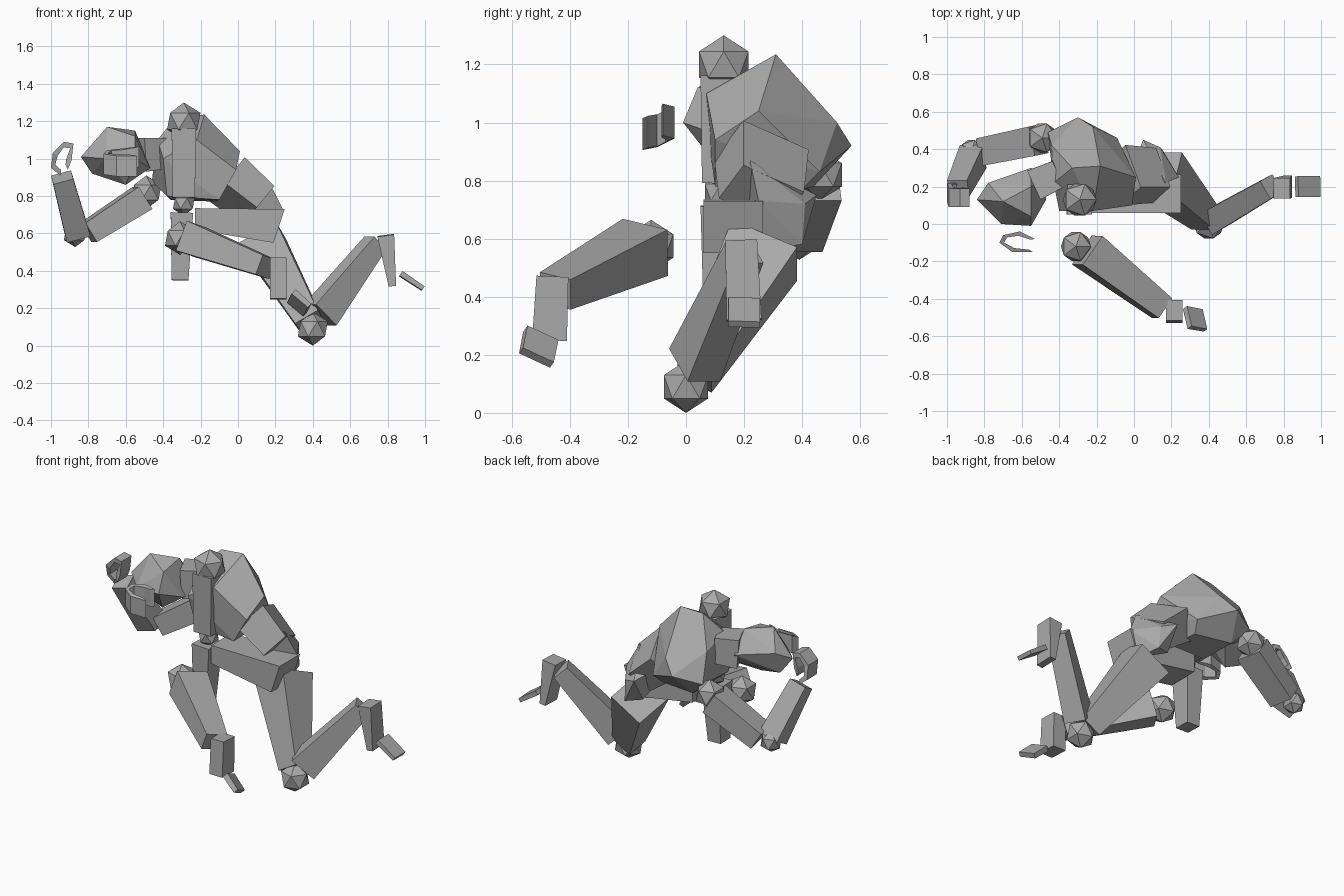
import bpy
import bmesh
from mathutils import Vector

default_cube = bpy.data.objects.get("Cube")
if default_cube:
    bpy.data.objects.remove(default_cube, do_unlink=True)

# One matte grey for the whole figure
grey = bpy.data.materials.new("plain_grey")
grey.use_nodes = True
colour = (0.4, 0.4, 0.4, 1)
grey.diffuse_color = colour
grey.node_tree.nodes["Principled BSDF"].inputs["Base Color"].default_value = colour


def finish(name, bm):
    """Turn a bmesh into a flat shaded object."""
    bmesh.ops.recalc_face_normals(bm, faces=bm.faces)
    mesh = bpy.data.meshes.new(name)
    bm.to_mesh(mesh)
    bm.free()
    mesh.materials.append(grey)
    obj = bpy.data.objects.new(name, mesh)
    bpy.context.scene.collection.objects.link(obj)
    return obj


def hull(name, points):
    """Faceted block wrapped around a few corner points."""
    bm = bmesh.new()
    for point in points:
        bm.verts.new(point)
    result = bmesh.ops.convex_hull(bm, input=bm.verts)
    unused = [v for v in result["geom_interior"] if isinstance(v, bmesh.types.BMVert)]
    bmesh.ops.delete(bm, geom=unused, context="VERTS")
    bmesh.ops.dissolve_limit(bm, angle_limit=0.12, verts=bm.verts, edges=bm.edges)
    return finish(name, bm)


def limb(name, start, end, start_size, end_size, up=(0, 0, 1)):
    """Tapered box; sizes are measured across and along the up direction."""
    start, end = Vector(start), Vector(end)
    axis = (end - start).normalized()
    side = axis.cross(Vector(up)).normalized()
    rise = side.cross(axis)
    bm = bmesh.new()
    rings = []
    for centre, (wide, high) in ((start, start_size), (end, end_size)):
        ring = []
        for s, r in ((-1, -1), (1, -1), (1, 1), (-1, 1)):
            ring.append(bm.verts.new(centre + side * s * wide / 2 + rise * r * high / 2))
        rings.append(ring)
        bm.faces.new(ring)
    first, last = rings
    for i in range(len(first)):
        j = (i + 1) % len(first)
        bm.faces.new((first[i], first[j], last[j], last[i]))
    return finish(name, bm)


def joint(name, centre, radius):
    """Twenty sided ball."""
    bm = bmesh.new()
    bmesh.ops.create_icosphere(bm, subdivisions=1, radius=radius)
    bmesh.ops.translate(bm, verts=bm.verts, vec=centre)
    return finish(name, bm)


def curled_hand(name, path, width, thickness):
    """Ribbon bent along a path: the palm and the curled fingers."""
    bm = bmesh.new()
    points = [Vector(p) for p in path]
    middle = sum(points, Vector()) / len(points)
    width = Vector(width) / 2
    rings = []
    for point in points:
        inner = point + (middle - point).normalized() * thickness
        corners = (point - width, point + width, inner + width, inner - width)
        rings.append([bm.verts.new(c) for c in corners])
    for a, b in zip(rings, rings[1:]):
        for i in range(len(a)):
            j = (i + 1) % len(a)
            bm.faces.new((a[i], a[j], b[j], b[i]))
    bm.faces.new(rings[0])
    bm.faces.new(rings[-1])
    return finish(name, bm)


across_y = (0, 1, 0)

# Torso
hull("chest", [
    (-.18, .31, 1.235), (-.33, .3, 1.225), (.01, .25, 1.04), (-.01, .1, .94),
    (-.3, .57, .92), (-.09, .46, .83), (-.46, .49, .88), (-.44, .42, 1.06),
    (-.43, .22, 1.1), (-.4, .07, 1), (-.22, .07, 1.1), (-.1, .1, .78),
    (-.38, .12, .8), (-.36, .44, .78), (-.12, .4, .77), (-.22, .52, 1)])
limb("abdomen", (-.06, .26, .89), (.11, .26, .75), (.2, .26), (.17, .24), (-.3, 1, -.5))
hull("pelvis", [
    (.17, .22, .87), (.24, .25, .73), (.14, .41, .72), (.05, .45, .75),
    (.02, .38, .77), (0, .2, .72), (.19, .26, .56), (.15, .4, .58), (.05, .36, .6)])

# Head and neck
limb("neck", (-.4, .27, 1.03), (-.53, .21, 1.02), (.15, .16), (.17, .18))
hull("head", [
    (-.7, .12, 1.17), (-.55, .2, 1.15), (-.55, .04, 1.12), (-.84, .13, 1.01),
    (-.78, .22, 1.06), (-.55, .3, 1.02), (-.55, -.01, 1), (-.71, 0, 1),
    (-.78, .17, .92), (-.6, .1, .86), (-.47, .13, .95), (-.47, .25, .95)])

# Right arm, swung back and bent
joint("right_shoulder", (-.49, .46, .82), .09)
limb("right_upper_arm", (-.51, .45, .79), (-.8, .39, .605), (.16, .14), (.15, .12))
joint("right_elbow", (-.87, .39, .595), .068)
limb("right_forearm", (-.86, .36, .6), (-.94, .19, .9), (.13, .14), (.11, .1), across_y)
curled_hand("right_hand", [
    (-.95, .17, .91), (-1, .17, .95), (-.99, .14, 1.03), (-.93, .14, 1.09),
    (-.88, .14, 1.08), (-.89, .14, .99), (-.91, .14, .94)], (0, .1, 0), .03)

# Left arm, hanging
joint("left_shoulder", (-.29, .13, 1.2), .1)
limb("left_upper_arm", (-.29, .13, 1.16), (-.29, .12, .79), (.13, .16), (.12, .13), across_y)
joint("left_elbow", (-.29, .12, .76), .065)
limb("left_forearm", (-.3, .12, .71), (-.31, .11, .35), (.12, .14), (.09, .1), across_y)
curled_hand("left_hand", [
    (-.53, -.08, 1.01), (-.61, -.04, 1), (-.7, -.06, .99), (-.72, -.1, .97),
    (-.65, -.15, .96), (-.54, -.15, .96)], (0, 0, .11), .025)

# Right leg, raised in front
thigh_profile = ((.25, .73), (.19, .55), (-.23, .735), (-.23, .62))
hull("right_thigh", [(x, y, z) for x, z in thigh_profile for y in (.06, .265)])
joint("right_knee", (-.31, -.12, .575), .09)
limb("right_shin", (-.25, -.14, .57), (.15, -.45, .42), (.19, .17), (.13, .11), (.12, .16, 1))
limb("right_foot", (.215, -.46, .47), (.215, -.47, .25), (.09, .11), (.09, .12), across_y)
limb("right_toes", (.285, -.5, .265), (.37, -.515, .19), (.035, .12), (.03, .12), (0, .1, -.07))

# Left leg, kneeling with the shin behind
limb("left_thigh", (.13, .27, .56), (.38, .03, .13), (.23, .25), (.14, .13), across_y)
joint("left_knee", (.4, 0, .09), .09)
limb("left_shin", (.44, .03, .165), (.735, .2, .55), (.13, .17), (.11, .1))
limb("left_foot", (.79, .19, .59), (.825, .2, .32), (.09, .11), (.04, .12), across_y)
limb("left_toes", (.87, .2, .385), (.99, .2, .305), (.03, .11), (.025, .11), (-.15, 1, .05))
